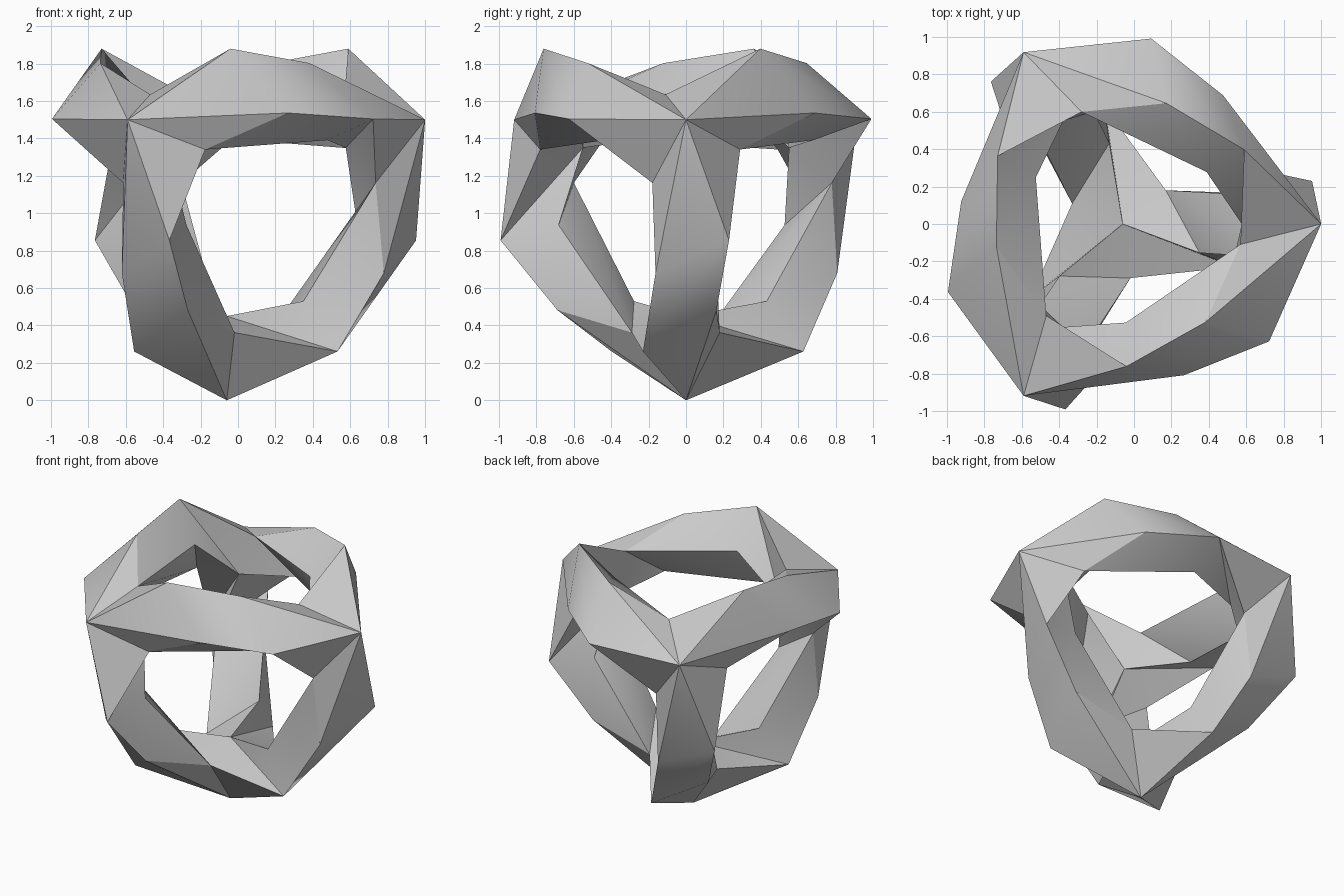
import bpy, bmesh, math
from mathutils import Matrix, Vector

cube = bpy.data.objects.get("Cube")
if cube:
    bpy.data.objects.remove(cube, do_unlink=True)

CENTRE = Vector((-0.06, 0, 1.125))

# One colour
grey = bpy.data.materials.new("light_grey")
grey.use_nodes = True
colour = (0.6, 0.6, 0.6, 1)
grey.diffuse_color = colour
grey.node_tree.nodes["Principled BSDF"].inputs["Base Color"].default_value = colour

# Tetrahedral rotations: third turn about a corner, half turn about a strut
turn = Matrix.Rotation(math.radians(120), 3, 'Z')
flip = Matrix.Rotation(math.pi, 3, Vector((math.sqrt(2), 0, -1)).normalized())
turns = [Matrix.Identity(3), turn, turn @ turn]
rotations = turns + [a @ flip @ b for a in turns for b in turns]

# Points at the lower end of one strut, measured from the centre
tip = Vector((0, 0, -1.125))
heart = Vector((0, 0, -0.675))
out_a = Vector((0.592, -0.23, -0.864))
out_b = Vector((0.70, 0.163, -0.643))
in_c = Vector((0.23, 0.18, -0.763))
in_d = Vector((0.41, -0.154, -0.595))

# Same points at the far end, and on the neighbouring strut
far_a, far_b, far_c = (flip @ p for p in (out_a, out_b, in_c))
next_b, next_c = (turns[2] @ p for p in (out_b, in_c))

half_strut = [
    (out_a, out_b, far_a), (in_c, in_d, far_c),
    (in_d, far_b, out_a), (in_d, far_b, far_c),
]
corner = [
    (tip, out_a, out_b), (tip, next_b, next_c), (tip, next_c, out_a),
    (out_a, next_c, heart), (out_a, heart, in_d), (heart, in_d, in_c),
]

# Repeat the piece over every rotation and weld
bm = bmesh.new()
for rot in rotations:
    for face in half_strut + corner:
        bm.faces.new([bm.verts.new(rot @ p + CENTRE) for p in face])
bmesh.ops.remove_doubles(bm, verts=bm.verts[:], dist=0.002)
bmesh.ops.recalc_face_normals(bm, faces=bm.faces[:])
mesh = bpy.data.meshes.new("twisted_tetrahedron_frame")
bm.to_mesh(mesh)
bm.free()
mesh.materials.append(grey)
frame = bpy.data.objects.new("twisted_tetrahedron_frame", mesh)
bpy.context.collection.objects.link(frame)

# Soft shading within the bent faces, crisp edges elsewhere
bpy.context.view_layer.objects.active = frame
frame.select_set(True)
bpy.ops.object.shade_smooth_by_angle(angle=math.radians(30))
